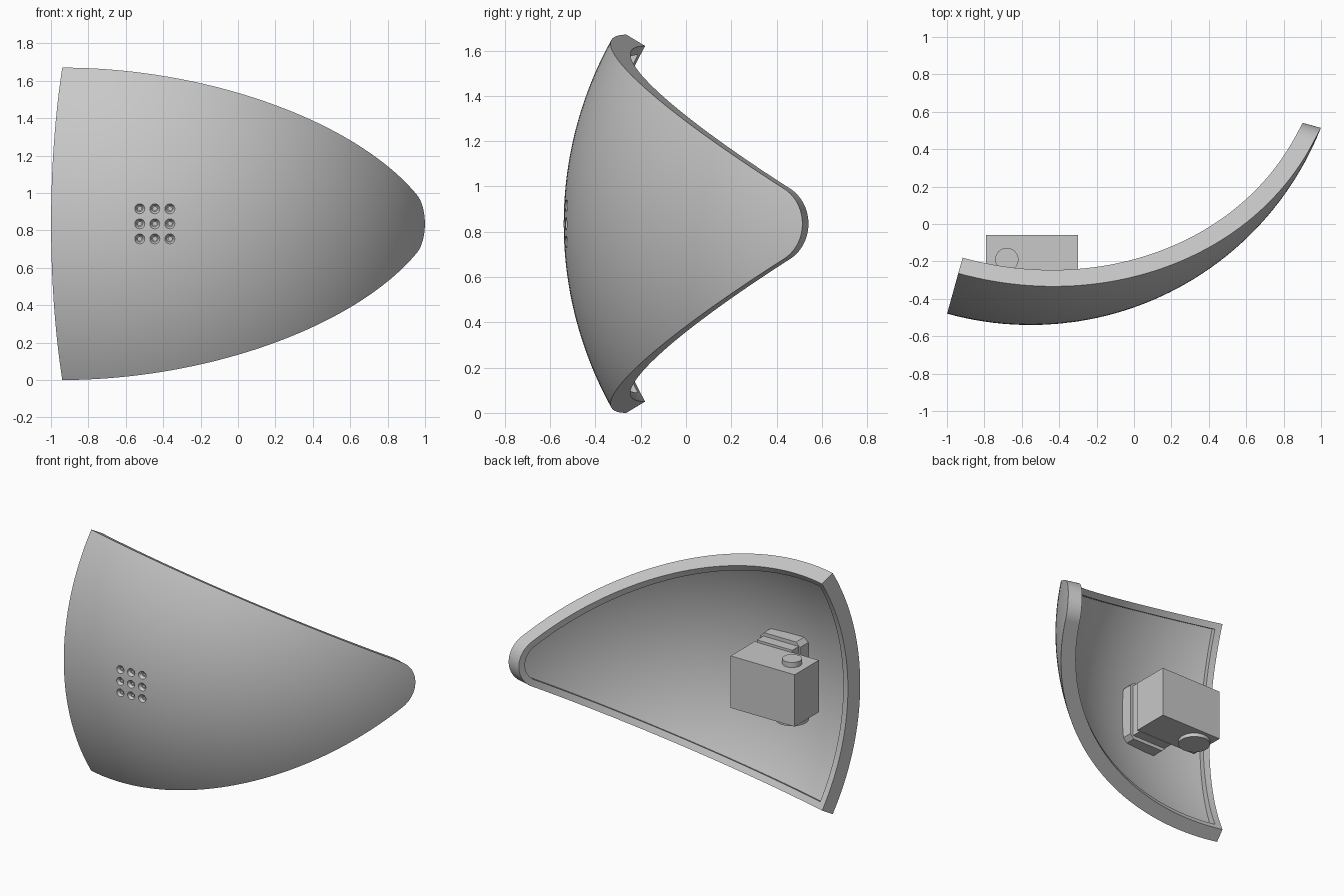
import bpy, bmesh
from math import sin, cos, asin, acos, sqrt, pi, radians
from mathutils import Vector, Matrix

cube = bpy.data.objects.get("Cube")
if cube:
    bpy.data.objects.remove(cube)

# One grey material
grey = bpy.data.materials.new("plain_grey")
grey.use_nodes = True
colour = (0.58, 0.58, 0.58, 1)
grey.diffuse_color = colour
grey.node_tree.nodes["Principled BSDF"].inputs["Base Color"].default_value = colour

# Sphere wedge: centre, radii, rounded tip and lip
CENTRE = Vector((-0.553, 1.13, 0.835))
OUTER, RECESS, LIP = 1.67, 1.622, 1.57
TIP, MARGIN, TILT = 0.179, 0.045, radians(15.5)
POLE = Vector((cos(TILT), -sin(TILT), 0))
SIDE = Vector((-sin(TILT), -cos(TILT), 0))
UP = Vector((0, 0, 1))
COLS, ROWS = 56, 48


def finish(name, bm):
    bmesh.ops.recalc_face_normals(bm, faces=bm.faces)
    mesh = bpy.data.meshes.new(name)
    bm.to_mesh(mesh)
    bm.free()
    mesh.materials.append(grey)
    obj = bpy.data.objects.new(name, mesh)
    bpy.context.collection.objects.link(obj)
    return obj


def smooth(obj):
    bpy.ops.object.select_all(action='DESELECT')
    obj.select_set(True)
    bpy.context.view_layer.objects.active = obj
    bpy.ops.object.shade_smooth_by_angle(angle=radians(30))


def wedge_point(radius, inset, i, j):
    """Point on a spherical wedge whose edges are moved in by inset."""
    s = -pi / 2 + pi * i / COLS
    lon = asin(0.5 * sin(s))
    near = (TIP - inset) * (2 * cos(lon) - cos(s))
    far = sqrt(radius**2 - inset**2 - (2 * inset * sin(lon))**2) - 2 * inset * cos(lon)
    rho = far * cos(acos(near / far) * j / ROWS)
    v, w = 2 * inset + rho * cos(lon), rho * sin(lon)
    u = sqrt(max(radius**2 - v * v - w * w, 0))
    return CENTRE + POLE * u + SIDE * v + UP * w


# Border of the grid, in order
border = [(i, 0) for i in range(COLS)] + [(COLS, j) for j in range(ROWS)]
border += [(i, ROWS) for i in range(COLS, 0, -1)] + [(0, j) for j in range(ROWS, 0, -1)]


def add_surface(bm, radius, inset):
    grid = {(i, j): bm.verts.new(wedge_point(radius, inset, i, j))
            for i in range(COLS + 1) for j in range(ROWS + 1)}
    for i in range(COLS):
        for j in range(ROWS):
            bm.faces.new([grid[i, j], grid[i + 1, j], grid[i + 1, j + 1], grid[i, j + 1]])
    return [grid[k] for k in border]


def add_ring(bm, radius, inset):
    return [bm.verts.new(wedge_point(radius, inset, i, j)) for i, j in border]


# Shell: outer skin, cut edge, raised lip and recessed inside
bm = bmesh.new()
loops = [add_surface(bm, OUTER, 0), add_ring(bm, LIP, 0),
         add_ring(bm, LIP, MARGIN), add_surface(bm, RECESS, MARGIN)]
for a, b in zip(loops, loops[1:]):
    for k in range(len(a)):
        n = (k + 1) % len(a)
        bm.faces.new([a[k], a[n], b[n], b[k]])
shell = finish("shell", bm)

# Countersunk sound holes, three by three
bm = bmesh.new()
for column in range(3):
    for row in range(3):
        x, z = -0.525 + 0.081 * column, 0.754 + 0.081 * row
        y = CENTRE.y - sqrt(OUTER**2 - (x - CENTRE.x)**2 - (z - CENTRE.z)**2)
        rings = []
        for radius, depth in ((0.032, -0.01), (0.026, 0.002), (0.016, 0.018), (0.010, 0.018), (0.010, 0.035)):
            rings.append([bm.verts.new((x + radius * cos(k * pi / 12), y + depth,
                                        z + radius * sin(k * pi / 12))) for k in range(24)])
        for a, b in zip(rings, rings[1:]):
            for k in range(24):
                n = (k + 1) % 24
                bm.faces.new([a[k], a[n], b[n], b[k]])
        bm.faces.new(rings[0])
        bm.faces.new(rings[-1])
cutter = finish("hole_cutter", bm)
cutter.hide_render = True
cut = shell.modifiers.new("holes", 'BOOLEAN')
cut.operation, cut.solver, cut.object = 'DIFFERENCE', 'EXACT', cutter
bpy.context.view_layer.objects.active = shell
bpy.ops.object.modifier_apply(modifier=cut.name)
bpy.data.objects.remove(cutter)
smooth(shell)


def box(name, low, high, chamfer=0):
    """Box, with the corners seen from the front cut off by chamfer."""
    low, high = Vector(low), Vector(high)
    bm = bmesh.new()
    size = Matrix.Diagonal((*(high - low), 1))
    bmesh.ops.create_cube(bm, size=1, matrix=Matrix.Translation((low + high) / 2) @ size)
    if chamfer:
        deep = [e for e in bm.edges if abs(e.verts[0].co.y - e.verts[1].co.y) > 0.01]
        bmesh.ops.bevel(bm, geom=deep, offset=chamfer, segments=1, affect='EDGES')
    return finish(name, bm)


def disc(name, radius, low, high):
    bm = bmesh.new()
    bmesh.ops.create_cone(bm, cap_ends=True, segments=40, radius1=radius, radius2=radius,
                          depth=high - low,
                          matrix=Matrix.Translation((-0.68, -0.19, (low + high) / 2)))
    smooth(finish(name, bm))


# Housing with its knobs, and the stepped mount behind the holes
box("housing", (-0.79, -0.325, 0.643), (-0.30, -0.06, 1.003))
disc("top_knob", 0.062, 0.99, 1.038)
disc("bottom_knob", 0.105, 0.617, 0.66)
box("mount_neck", (-0.59, -0.41, 0.64), (-0.32, -0.32, 1.02))
box("mount_plate", (-0.60, -0.485, 0.615), (-0.295, -0.39, 1.045), 0.03)
